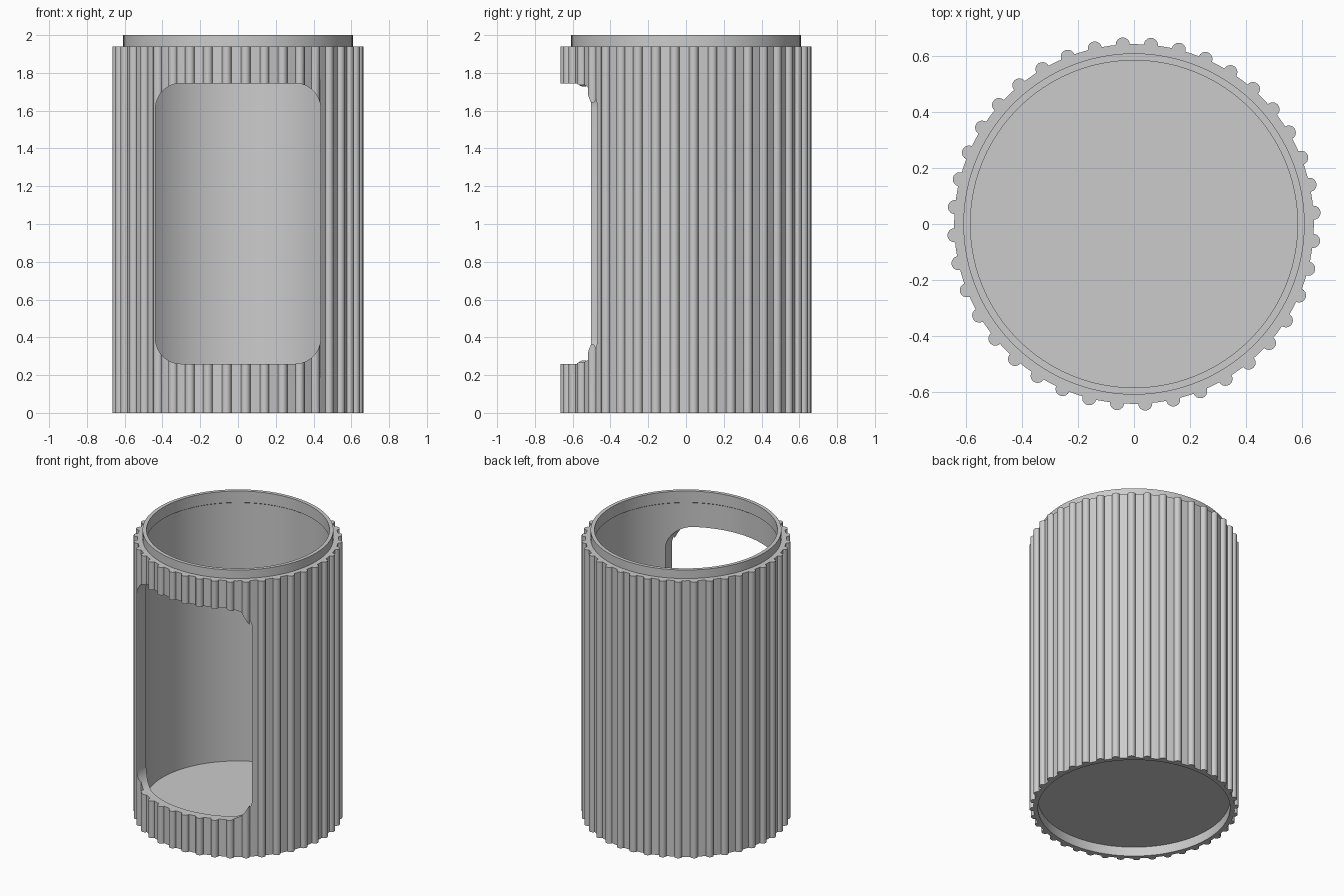
import bpy, bmesh, math
from mathutils import Matrix

default = bpy.data.objects.get("Cube")
if default:
    bpy.data.objects.remove(default, do_unlink=True)

RIBS = 40
BODY_TOP = 1.94

grey = bpy.data.materials.new("plain grey")
grey.use_nodes = True
colour = (0.6, 0.6, 0.6, 1)
grey.diffuse_color = colour
grey.node_tree.nodes["Principled BSDF"].inputs["Base Color"].default_value = colour


def make_object(name, bm):
    bmesh.ops.recalc_face_normals(bm, faces=bm.faces)
    mesh = bpy.data.meshes.new(name)
    bm.to_mesh(mesh)
    bm.free()
    mesh.materials.append(grey)
    obj = bpy.data.objects.new(name, mesh)
    bpy.context.collection.objects.link(obj)
    return obj


def lathe(name, profile, steps):
    """Spin an (r, z) profile around the z axis."""
    bm = bmesh.new()
    verts = [bm.verts.new((r, 0, z)) for r, z in profile]
    edges = [bm.edges.new(pair) for pair in zip(verts, verts[1:])]
    bmesh.ops.spin(bm, geom=verts + edges, axis=(0, 0, 1), cent=(0, 0, 0),
                   angle=math.tau, steps=steps)
    bmesh.ops.remove_doubles(bm, verts=bm.verts, dist=1e-4)
    return make_object(name, bm)


def boolean(target, tool, operation):
    mod = target.modifiers.new(operation.lower(), 'BOOLEAN')
    mod.operation = operation
    mod.solver = 'EXACT'
    mod.object = tool
    bpy.context.view_layer.objects.active = target
    bpy.ops.object.modifier_apply(modifier=mod.name)
    bpy.data.objects.remove(tool, do_unlink=True)


# Container shell: recessed base, floor, wall and the thin top lip
shell = lathe("ribbed_container", [
    (0, 0.065), (0.612, 0.065), (0.612, 0), (0.641, 0),
    (0.641, BODY_TOP), (0.608, BODY_TOP), (0.608, 2), (0.583, 2),
    (0.583, 1.92), (0.59, 1.915), (0.59, 0.1), (0, 0.1)], 96)

# Round vertical ribs
bm = bmesh.new()
for i in range(RIBS):
    angle = math.radians(3.6) + i * math.tau / RIBS
    place = Matrix.Rotation(angle, 4, 'Z') @ Matrix.Translation((0.641, 0, BODY_TOP / 2))
    bmesh.ops.create_cone(bm, cap_ends=True, segments=20, radius1=0.025,
                          radius2=0.025, depth=BODY_TOP, matrix=place)
ribs = make_object("ribs", bm)
boolean(shell, ribs, 'UNION')

# Rounded window cut straight through the front wall
half_w, low, high, corner = 0.437, 0.26, 1.745, 0.135
bm = bmesh.new()
outline = []
for sx, cz, start in ((1, high - corner, 0), (-1, high - corner, 90),
                      (-1, low + corner, 180), (1, low + corner, 270)):
    for k in range(13):
        a = math.radians(start + k * 7.5)
        outline.append(bm.verts.new((sx * (half_w - corner) + corner * math.cos(a),
                                     -0.9, cz + corner * math.sin(a))))
face = bm.faces.new(outline)
extruded = bmesh.ops.extrude_face_region(bm, geom=[face])["geom"]
bmesh.ops.translate(bm, vec=(0, 0.85, 0),
                    verts=[v for v in extruded if isinstance(v, bmesh.types.BMVert)])
window = make_object("window_cutter", bm)
window.hide_render = True
boolean(shell, window, 'DIFFERENCE')

# Smooth curves with crisp rims
bpy.ops.object.select_all(action='DESELECT')
shell.select_set(True)
bpy.context.view_layer.objects.active = shell
bpy.ops.object.shade_smooth_by_angle(angle=math.radians(30))
